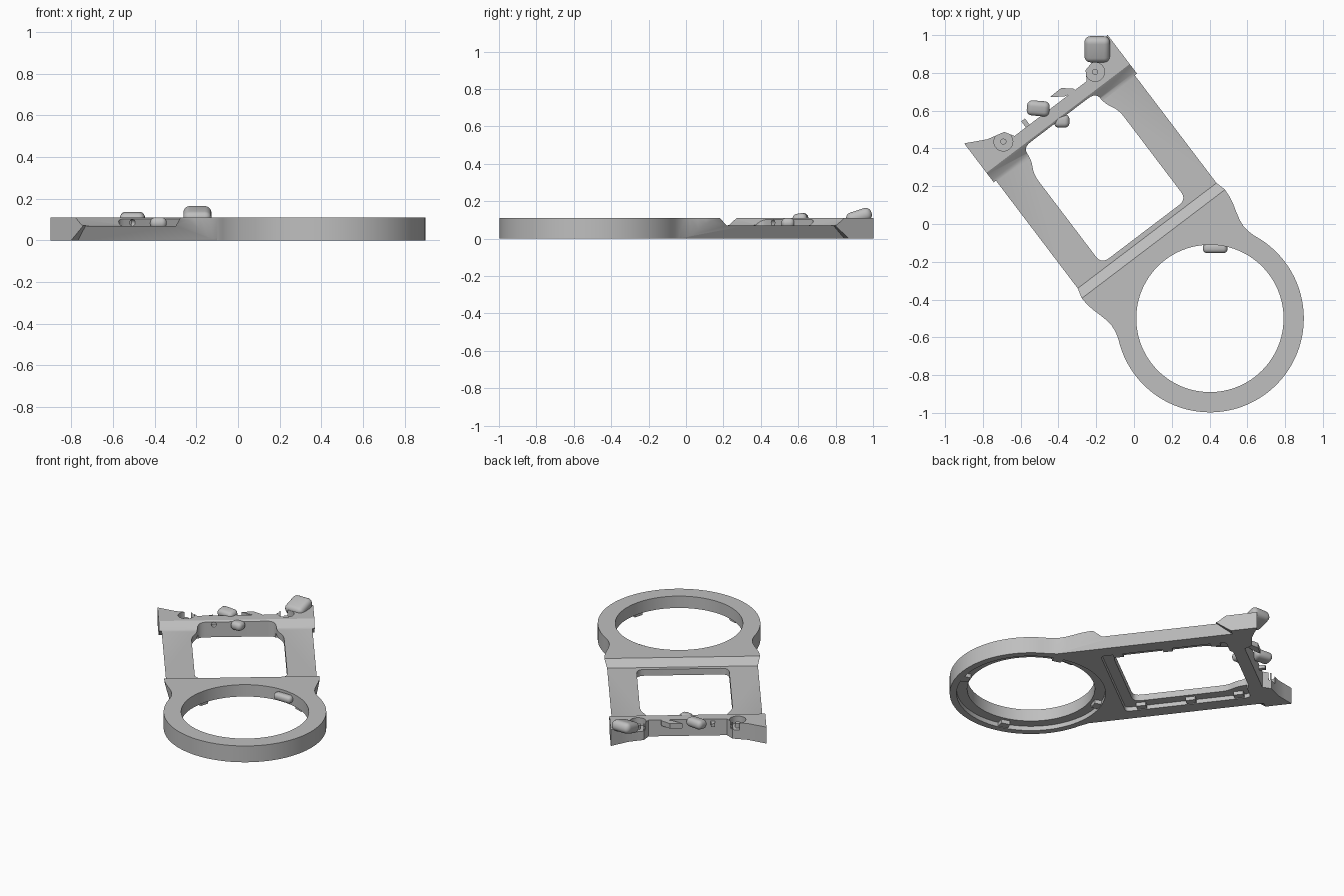
import bpy, bmesh, math
from mathutils import Matrix, Vector

if "Cube" in bpy.data.objects:
    bpy.data.objects.remove(bpy.data.objects["Cube"])

grey = bpy.data.materials.new("plain grey")
grey.diffuse_color = (0.52, 0.52, 0.52, 1)
grey.use_nodes = True
grey.node_tree.nodes["Principled BSDF"].inputs["Base Color"].default_value = grey.diffuse_color

# Parts are modelled along a straight axis (ring at origin), then turned into place
PLACE = Matrix.Translation((0.402, -0.50, 0)) @ Matrix.Rotation(math.radians(37.2), 4, 'Z')


def finish(bm, name):
    bmesh.ops.recalc_face_normals(bm, faces=bm.faces)
    me = bpy.data.meshes.new(name)
    bm.to_mesh(me)
    bm.free()
    me.materials.append(grey)
    ob = bpy.data.objects.new(name, me)
    bpy.context.collection.objects.link(ob)
    return ob


def prism(name, pts, lo, hi, axis='Z'):
    """Extrude a profile along Z (points x,y) or along X (points y,z)."""
    bm = bmesh.new()
    put = (lambda p, h: (p[0], p[1], h)) if axis == 'Z' else (lambda p, h: (h, p[0], p[1]))
    a = [bm.verts.new(put(p, lo)) for p in pts]
    b = [bm.verts.new(put(p, hi)) for p in pts]
    bm.faces.new(a)
    bm.faces.new(b)
    for i in range(len(pts)):
        j = (i + 1) % len(pts)
        bm.faces.new((a[i], a[j], b[j], b[i]))
    return finish(bm, name)


def circle(r, cx=0, cy=0, n=32):
    return [(cx + r * math.cos(2 * math.pi * i / n), cy + r * math.sin(2 * math.pi * i / n)) for i in range(n)]


def rounded(pts, r, n=5):
    out = []
    for i, p in enumerate(pts):
        p, a, b = Vector(p), Vector(pts[i - 1]), Vector(pts[(i + 1) % len(pts)])
        s = p + (a - p).normalized() * min(r, (a - p).length * 0.45)
        e = p + (b - p).normalized() * min(r, (b - p).length * 0.45)
        for k in range(n + 1):
            t = k / n
            out.append(tuple(s * (1 - t) ** 2 + p * 2 * t * (1 - t) + e * t * t))
    return out


def mirrored(half):
    return half + [(-x, y) for x, y in reversed(half)]


def cut(target, cutter):
    m = target.modifiers.new("cut", 'BOOLEAN')
    m.operation, m.solver, m.object = 'DIFFERENCE', 'EXACT', cutter
    bpy.context.view_layer.objects.active = target
    bpy.ops.object.modifier_apply(modifier=m.name)
    bpy.data.objects.remove(cutter)


def pebble(name, loc, size, turn=0, tilt=0, bevel=0.45):
    """Soft rounded block placed directly in the final frame."""
    bm = bmesh.new()
    bmesh.ops.create_cube(bm, size=1)
    bmesh.ops.scale(bm, vec=size, verts=bm.verts)
    bmesh.ops.bevel(bm, geom=bm.edges[:], offset=min(size) * bevel, segments=5, profile=0.5, affect='EDGES')
    m = Matrix.Translation(loc) @ Matrix.Rotation(math.radians(turn), 4, 'Z') @ Matrix.Rotation(math.radians(tilt), 4, 'X')
    bmesh.ops.transform(bm, matrix=m, verts=bm.verts)
    return finish(bm, name)


# Frame outline: ring arc, pinched neck, straight sides, two prongs and end bar
arc = [(0.497 * math.cos(a), 0.497 * math.sin(a))
       for a in (math.radians(-90 + 110 * i / 44) for i in range(45))]
half = arc + [(0.451, 0.21), (0.441, 0.245), (0.437, 0.285), (0.441, 0.32), (0.452, 0.365),
              (0.465, 0.41), (0.473, 0.45), (0.476, 0.50), (0.476, 1.525), (0.42, 1.496),
              (0.365, 1.468), (0.27, 1.445), (0.24, 1.395)]
frame = prism("frame", mirrored(half)[1:], 0, 0.11)

# Lowered middle section with sloped ends
cut(frame, prism("valley", [(0.485, 0.12), (0.495, 0.11), (0.55, 0.07), (1.262, 0.07),
                            (1.28, 0.074), (1.32, 0.104), (1.345, 0.12)], -0.7, 0.7, 'X'))
# Ring opening and window
cut(frame, prism("ring_hole", circle(0.39, n=96), -0.1, 0.2))
cut(frame, prism("window", rounded(mirrored([(0.283, 0.577), (0.283, 1.17), (0.245, 1.24),
                                             (0.24, 1.318)]), 0.05), -0.1, 0.2))
# Stepped recesses on the underside
cut(frame, prism("ring_step", circle(0.455, n=96), -0.1, 0.03))
cut(frame, prism("window_step", rounded(mirrored([(0.345, 0.515), (0.345, 1.30)]), 0.03), -0.1, 0.028))

# Undercut sides
for s in (-1, 1):
    bm = bmesh.new()
    for z, u, v0, v1 in ((-0.01, 0.431, 0.25, 1.375), (0.12, 0.480, 0.25, 1.20)):
        for p in ((u, v0), (0.7, v0), (0.7, v1), (u, v1)):
            bm.verts.new((s * p[0], p[1], z))
    bmesh.ops.convex_hull(bm, input=bm.verts[:])
    cut(frame, finish(bm, "undercut"))

# Round sockets beside the prongs and a small hole in the end bar
for s in (-1, 1):
    cut(frame, prism("socket", circle(0.05, s * 0.305, 1.407), 0.06, 0.2))
bm = bmesh.new()
bmesh.ops.create_cone(bm, cap_ends=True, segments=16, radius1=0.016, radius2=0.016, depth=0.05)
bmesh.ops.transform(bm, matrix=Matrix.Translation((-0.14, 1.32, 0.085)) @ Matrix.Rotation(math.pi / 2, 4, 'X'),
                    verts=bm.verts)
cut(frame, finish(bm, "bar_hole"))

local = [frame]
# Pins in the sockets
for s in (-1, 1):
    local.append(prism("socket_pin", circle(0.016, s * 0.305, 1.407, 16), 0.055, 0.09))
# Small peg on the outside of the end bar
local.append(prism("bar_peg", [(-0.165, 1.38), (-0.14, 1.38), (-0.14, 1.435), (-0.165, 1.435)], 0.075, 0.097))
# Clips under the ring and the window
for a in (35, 125, 215, 305):
    r = [Vector((math.cos(math.radians(a + d)), math.sin(math.radians(a + d)))) for d in (-4, 4)]
    local.append(prism("ring_clip", [r[0] * 0.41, r[0] * 0.458, r[1] * 0.458, r[1] * 0.41], 0.004, 0.032))
for x in (-0.325, 0.325):
    for y in (0.62, 0.93, 1.23):
        local.append(prism("window_clip", [(x - 0.022, y - 0.03), (x + 0.022, y - 0.03),
                                           (x + 0.022, y + 0.03), (x - 0.022, y + 0.03)], 0.004, 0.03))
for ob in local:
    ob.data.transform(PLACE)

# Soft lumps and a sliver
pebble("prong_lump", (-0.195, 0.925, 0.118), (0.135, 0.14, 0.07), 0, 18)
pebble("bar_outer_lump", (-0.507, 0.612, 0.105), (0.12, 0.08, 0.06), -5, 10)
pebble("bar_inner_lump", (-0.382, 0.545, 0.083), (0.08, 0.07, 0.055))
pebble("ring_lump", (0.43, -0.127, 0.07), (0.13, 0.055, 0.05))
prism("bar_sliver", [(-0.445, 0.672), (-0.385, 0.72), (-0.32, 0.716), (-0.30, 0.70), (-0.37, 0.675)], 0.075, 0.108)

# Smooth curves, keep edges sharp
for ob in bpy.context.collection.objects:
    ob.select_set(True)
bpy.context.view_layer.objects.active = frame
bpy.ops.object.shade_smooth_by_angle(angle=math.radians(30))
